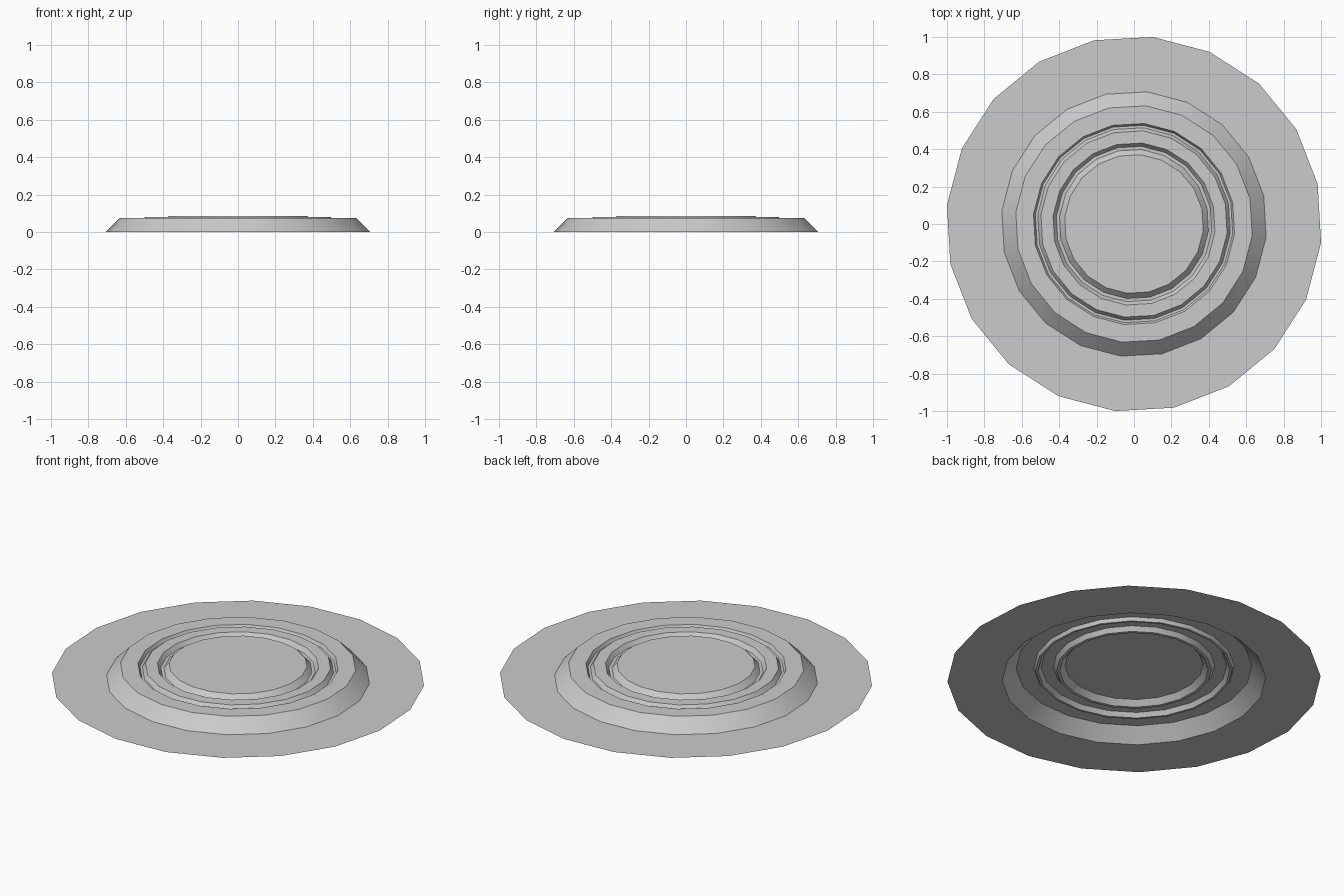
import bpy, bmesh
from math import cos, sin, radians, pi

if "Cube" in bpy.data.objects:
    bpy.data.objects.remove(bpy.data.objects["Cube"])

SIDES = 20
START = radians(12.3)

# Radius and height of each ring, from the outer rim to the centre disc
profile = [
    (1.005, 0.0), (0.71, 0.0),          # flat brim
    (0.635, 0.075), (0.54, 0.075),      # bevelled step
    (0.53, 0.055), (0.517, 0.055),      # outer groove
    (0.50, 0.08), (0.435, 0.08),        # raised band
    (0.417, 0.055), (0.40, 0.055),      # inner groove
    (0.372, 0.086),                     # centre disc edge
]

bm = bmesh.new()
rings = []
for r, z in profile:
    rings.append([bm.verts.new((r * cos(START + 2 * pi * i / SIDES),
                                r * sin(START + 2 * pi * i / SIDES), z))
                  for i in range(SIDES)])

# Bands between neighbouring rings, facing up
for outer, inner in zip(rings, rings[1:]):
    for i in range(SIDES):
        j = (i + 1) % SIDES
        bm.faces.new((outer[i], outer[j], inner[j], inner[i]))

# Centre disc
bm.faces.new(rings[-1])

mesh = bpy.data.meshes.new("grooved_disc")
bm.to_mesh(mesh)
bm.free()
disc = bpy.data.objects.new("grooved_disc", mesh)
bpy.context.collection.objects.link(disc)

# Smooth around the rings, sharp between them
bpy.context.view_layer.objects.active = disc
disc.select_set(True)
bpy.ops.object.shade_smooth_by_angle(angle=radians(30))
